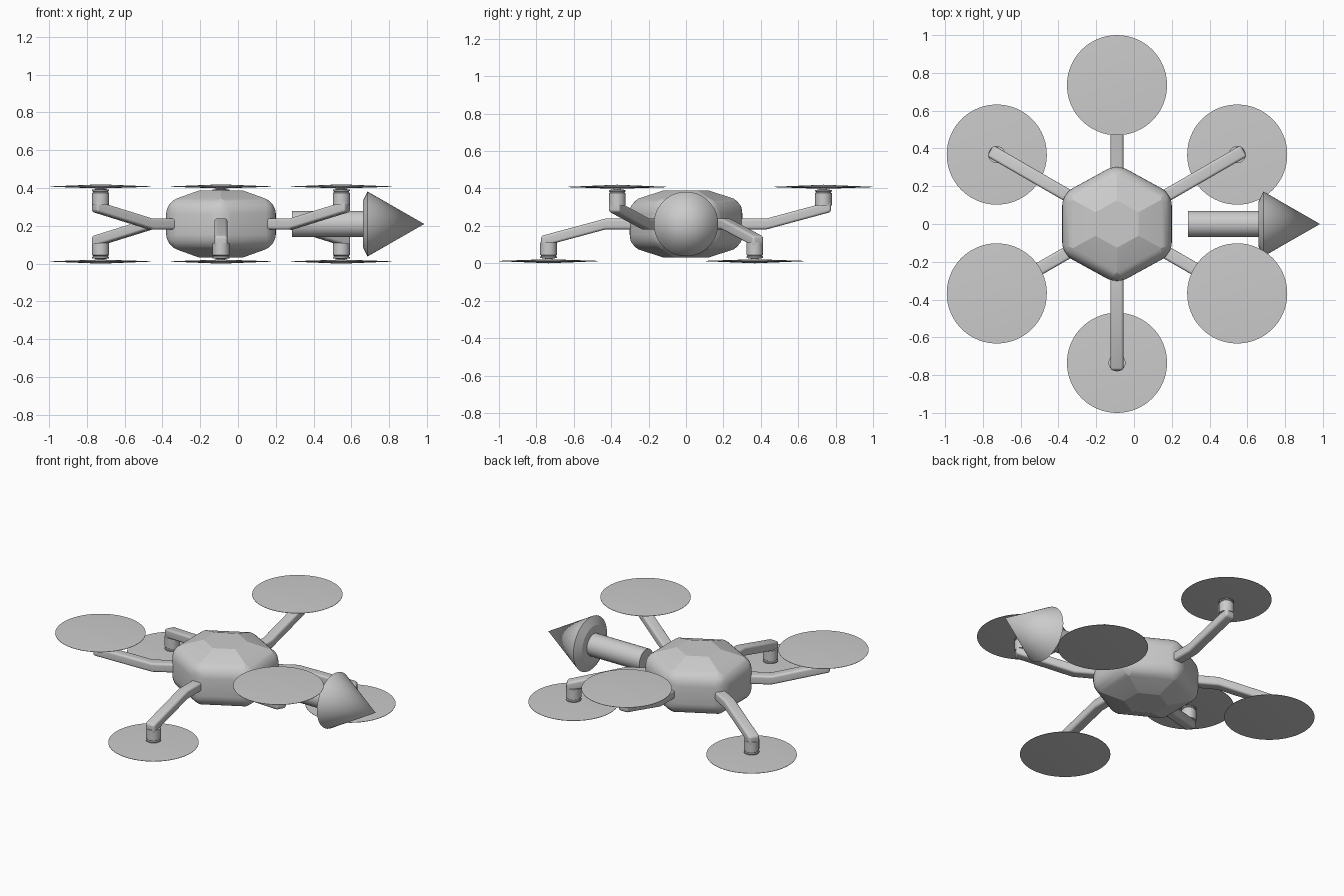
import bpy
import bmesh
from math import radians, tau
from mathutils import Matrix, Vector

cube = bpy.data.objects.get("Cube")
if cube:
    bpy.data.objects.remove(cube, do_unlink=True)

GREY = (0.6, 0.6, 0.6, 1)
grey = bpy.data.materials.new("plain grey")
grey.use_nodes = True
grey.diffuse_color = GREY
grey.node_tree.nodes["Principled BSDF"].inputs["Base Color"].default_value = GREY

HUB_X, MID_Z = -0.09, 0.21


def finish(name, bm, matrix, bevel=0.0, segments=6):
    """Turn a bmesh into a placed, optionally rounded, smooth-shaded object."""
    bmesh.ops.remove_doubles(bm, verts=bm.verts, dist=1e-5)
    bm.transform(matrix)
    bmesh.ops.recalc_face_normals(bm, faces=bm.faces)
    mesh = bpy.data.meshes.new(name)
    bm.to_mesh(mesh)
    bm.free()
    mesh.materials.append(grey)
    obj = bpy.data.objects.new(name, mesh)
    bpy.context.collection.objects.link(obj)
    bpy.ops.object.select_all(action="DESELECT")
    obj.select_set(True)
    bpy.context.view_layer.objects.active = obj
    if bevel:
        mod = obj.modifiers.new("rounding", "BEVEL")
        mod.width = bevel
        mod.segments = segments
        mod.limit_method = "ANGLE"
        mod.angle_limit = radians(30)
        bpy.ops.object.modifier_apply(modifier=mod.name)
    bpy.ops.object.shade_smooth_by_angle(angle=radians(15))
    return obj


def lathe(profile, steps):
    """Spin (radius, height) points around z."""
    bm = bmesh.new()
    verts = [bm.verts.new((r, 0, z)) for r, z in profile]
    edges = [bm.edges.new(pair) for pair in zip(verts, verts[1:])]
    bmesh.ops.spin(bm, geom=verts + edges, axis=(0, 0, 1), cent=(0, 0, 0),
                   angle=tau, steps=steps, use_duplicate=False)
    return bm


def arm_mesh(path, half_width, half_height):
    """Extrude a bent bar outline, drawn in the xz plane, along y."""
    bm = bmesh.new()
    top = [(x, z + half_height) for x, z in path]
    low = [(x, z - half_height) for x, z in reversed(path)]
    face = bm.faces.new([bm.verts.new((x, -half_width, z)) for x, z in top + low])
    out = bmesh.ops.extrude_face_region(bm, geom=[face])
    moved = [v for v in out["geom"] if isinstance(v, bmesh.types.BMVert)]
    bmesh.ops.translate(bm, verts=moved, vec=Vector((0, 2 * half_width, 0)))
    return bm


centre = Matrix.Translation((HUB_X, 0, MID_Z))

# Hexagonal body with sloping top and bottom
body_shape = [(0, 0.178), (0.125, 0.178), (0.318, 0.115),
              (0.318, -0.115), (0.125, -0.178), (0, -0.178)]
finish("body", lathe(body_shape, 6),
       centre @ Matrix.Diagonal((1.053, 1, 1, 1)) @ Matrix.Rotation(radians(30), 4, "Z"),
       bevel=0.06)

# Six arms, alternately bent up and down, each with motor and rotor disc
arm_path = [(0.2, 0), (0.43, 0), (0.775, 0.093)]
motor_shape = [(0, 0.1), (0.045, 0.1), (0.045, 0.165), (0.04, 0.168),
               (0.04, 0.172), (0.045, 0.175), (0.045, 0.182), (0.02, 0.185),
               (0.02, 0.197), (0, 0.197)]
rotor_shape = [(0, 0.21), (0.265, 0.199), (0.265, 0.197), (0, 0.188)]
for i in range(6):
    side = -1 if i % 2 == 0 else 1
    spoke = (centre @ Matrix.Rotation(radians(30 + 60 * i), 4, "Z")
             @ Matrix.Diagonal((1, 1, side, 1)))
    tip = spoke @ Matrix.Translation((0.735, 0, 0))
    finish(f"arm_{i + 1}", arm_mesh(arm_path, 0.034, 0.029), spoke, bevel=0.014)
    finish(f"motor_{i + 1}", lathe(motor_shape, 32), tip)
    finish(f"rotor_disc_{i + 1}", lathe(rotor_shape, 64), tip)

# Direction arrow along +x
along_x = Matrix.Translation((0, 0, MID_Z)) @ Matrix.Rotation(radians(90), 4, "Y")
shaft_shape = [(0, 0.285), (0.07, 0.285), (0.07, 0.67), (0, 0.67)]
head_shape = [(0, 0.66), (0.12, 0.66), (0.172, 0.685), (0, 0.985)]
finish("arrow_shaft", lathe(shaft_shape, 48), along_x)
finish("arrow_head", lathe(head_shape, 48), along_x)
